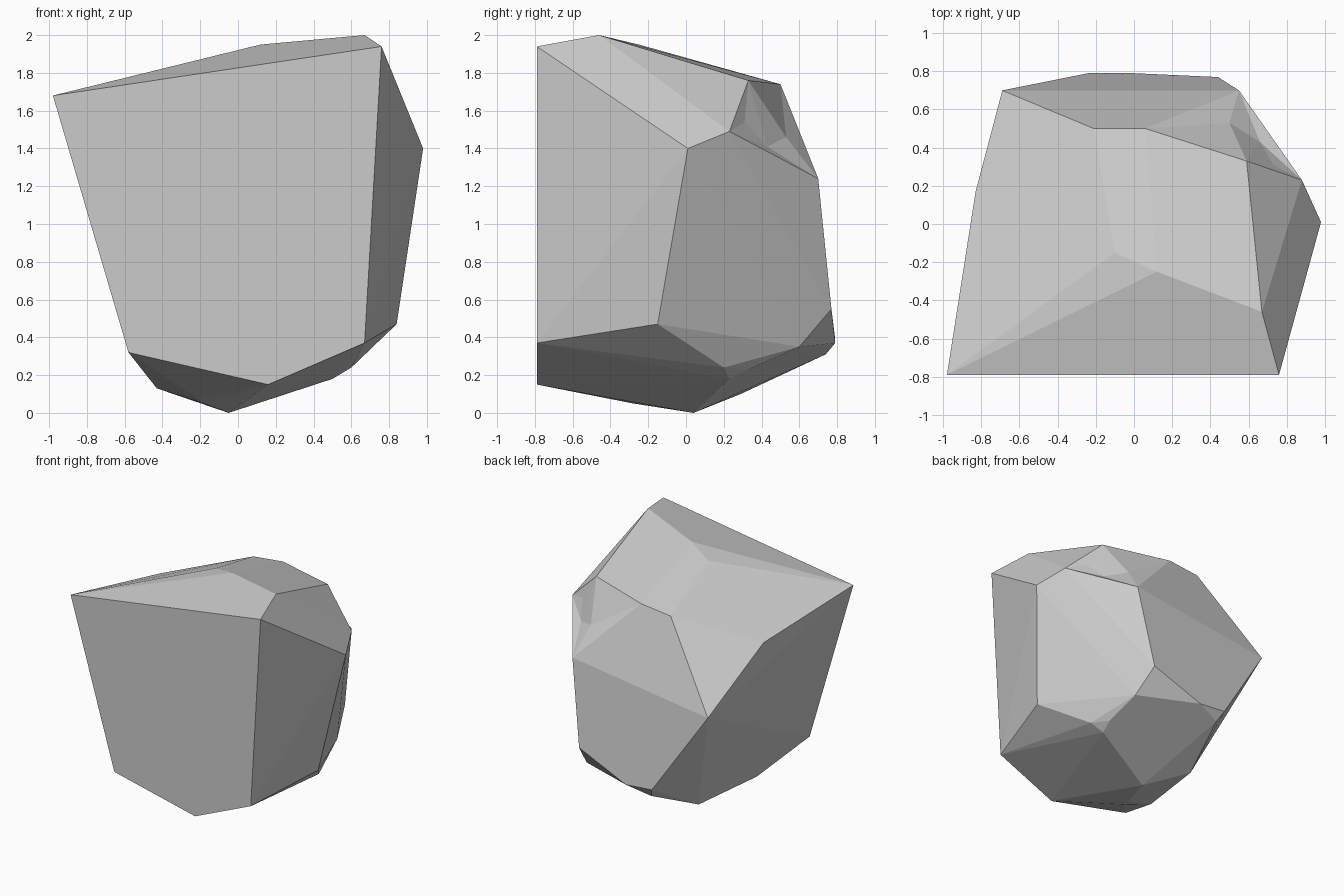
import bpy
import bmesh
import math

old = bpy.data.objects.get("Cube")
if old:
    bpy.data.objects.remove(old, do_unlink=True)

# Outer corners of the boulder, grouped by the side they sit on
corners = dict(
    # flat front
    front_top_right=(-.98, -.79, 1.68),
    front_top_left=(.76, -.79, 1.94),
    front_low_left=(.67, -.79, .37),
    front_bottom=(.16, -.79, .15),
    front_low_right=(-.58, -.79, .32),
    # crown
    peak=(.67, -.46, 2),
    crown_front=(.12, -.25, 1.95),
    crown_back=(.09, -.11, 1.9),
    crown_side_front=(-.04, -.32, 1.91),
    crown_side_back=(-.1, -.15, 1.89),
    shoulder_right=(-.83, .17, 1.53),
    shoulder_back=(-.21, .5, 1.71),
    ridge=(.06, .5, 1.74),
    ridge_end=(.59, .33, 1.76),
    # left side
    side_tip=(.98, .01, 1.4),
    side_back=(.88, .23, 1.49),
    side_low_front=(.84, -.15, .47),
    side_low_middle=(.6, .2, .24),
    side_low_back=(.52, .33, .23),
    # back
    back_top_right=(-.69, .7, 1.07),
    back_top_left=(.55, .7, 1.24),
    back_low_left=(.49, .6, .35),
    back_left=(.44, .77, .55),
    back_middle=(0, .79, .37),
    back_right=(-.24, .79, .39),
    back_under=(-.2, .74, .31),
    # underside
    base_left=(.5, .23, .18),
    base_lowest=(-.05, .04, 0),
    base_middle=(-.18, -.28, .05),
    base_front=(-.22, -.38, .08),
    base_right=(-.43, -.31, .13),
    base_back=(-.32, .29, .1),
)

# Inner corners of the chipped edge at the back left
chip = dict(
    chip_upper=(.5, .53, 1.46),
    chip_lower=(.66, .43, 1.41),
    chip_inner=(.73, .31, 1.54),
)
chip_faces = (
    "ridge ridge_end chip_upper",
    "ridge chip_upper back_top_left",
    "chip_upper chip_lower back_top_left",
    "chip_lower side_back back_top_left",
    "ridge_end chip_lower chip_upper",
    "ridge_end chip_inner chip_lower",
    "chip_inner side_back chip_lower",
    "ridge_end side_back chip_inner",
)

# Wrap the corners in a faceted shell
bm = bmesh.new()
named = {name: bm.verts.new(co) for name, co in corners.items()}
bmesh.ops.convex_hull(bm, input=list(bm.verts))
loose = [v for v in bm.verts if not v.link_faces]
bmesh.ops.delete(bm, geom=loose, context="VERTS")

# Open the shell at the chip and line it with inset facets
rim = {named[n] for n in ("ridge", "ridge_end", "side_back", "back_top_left")}
cut = [f for f in bm.faces if set(f.verts) <= rim]
bmesh.ops.delete(bm, geom=cut, context="FACES")
named.update({name: bm.verts.new(co) for name, co in chip.items()})
for face in chip_faces:
    bm.faces.new([named[n] for n in face.split()])

# Merge almost coplanar triangles into broad flat facets
bmesh.ops.dissolve_limit(bm, angle_limit=math.radians(3),
                         verts=list(bm.verts), edges=list(bm.edges))
bmesh.ops.recalc_face_normals(bm, faces=list(bm.faces))

mesh = bpy.data.meshes.new("boulder")
bm.to_mesh(mesh)
bm.free()

# Plain stone colour
stone = bpy.data.materials.new("light_grey_stone")
stone.use_nodes = True
colour = (.6, .6, .6, 1)
stone.diffuse_color = colour
stone.node_tree.nodes["Principled BSDF"].inputs["Base Color"].default_value = colour
mesh.materials.append(stone)

boulder = bpy.data.objects.new("boulder", mesh)
bpy.context.collection.objects.link(boulder)
